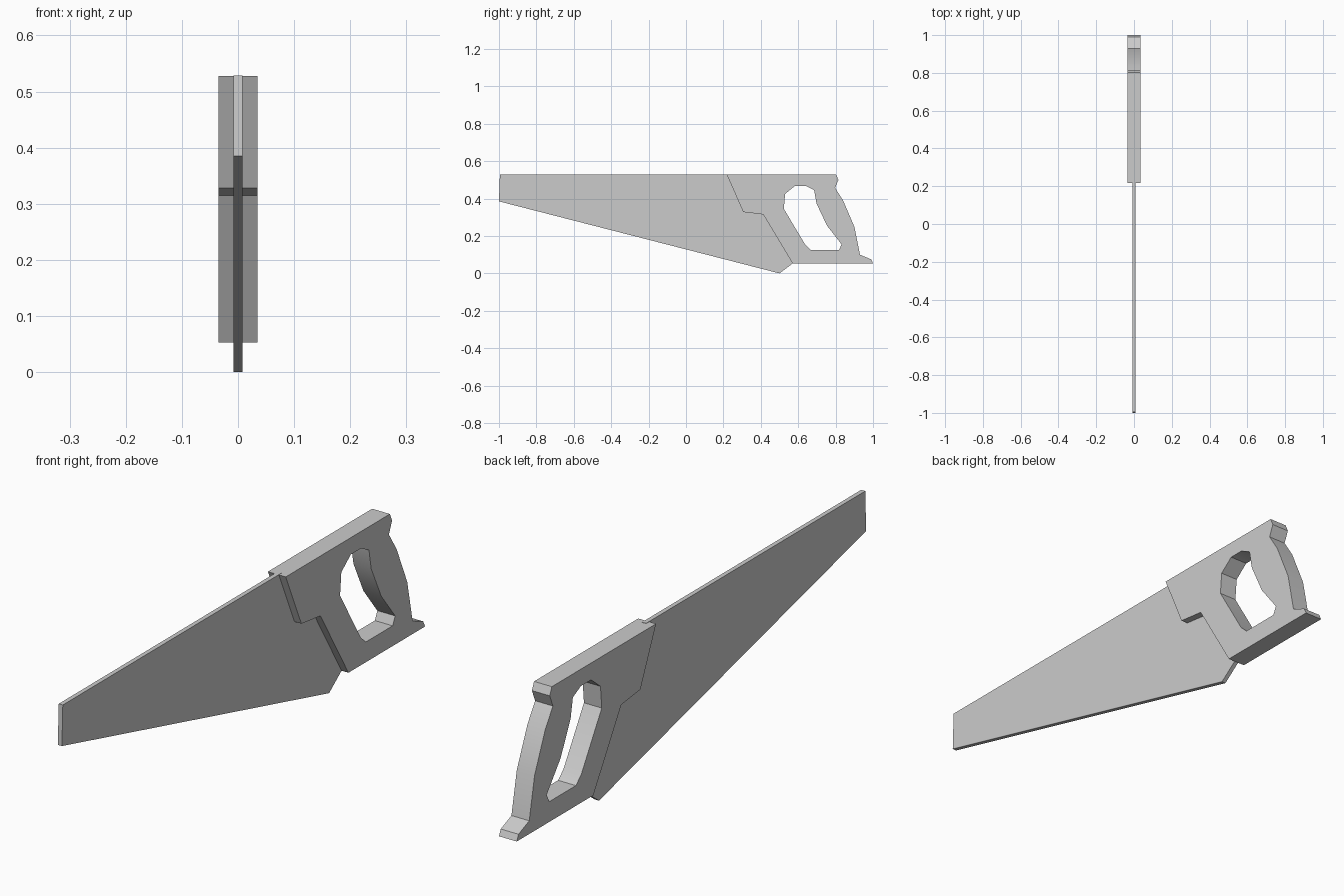
import bpy, bmesh, math

if "Cube" in bpy.data.objects:
    bpy.data.objects.remove(bpy.data.objects["Cube"])


def plate(name, half_thickness, *outlines):
    """Flat (y, z) outlines, filled and extruded along x; later outlines are holes."""
    curve = bpy.data.curves.new(name, 'CURVE')
    curve.dimensions = '2D'
    curve.fill_mode = 'BOTH'
    curve.extrude = half_thickness
    for pts in outlines:
        s = curve.splines.new('POLY')
        s.points.add(len(pts) - 1)
        for p, (y, z) in zip(s.points, pts):
            p.co = (y, z, 0, 1)
        s.use_cyclic_u = True
    ob = bpy.data.objects.new(name, curve)
    bpy.context.collection.objects.link(ob)
    ob.rotation_euler = (math.pi / 2, 0, math.pi / 2)
    bpy.ops.object.select_all(action='DESELECT')
    ob.select_set(True)
    bpy.context.view_layer.objects.active = ob
    bpy.ops.object.convert(target='MESH')
    ob = bpy.context.object
    ob.name = name
    # weld the caps to the rim
    bm = bmesh.new()
    bm.from_mesh(ob.data)
    bmesh.ops.remove_doubles(bm, verts=bm.verts, dist=1e-4)
    bmesh.ops.recalc_face_normals(bm, faces=bm.faces)
    bm.to_mesh(ob.data)
    bm.free()
    bpy.ops.object.shade_smooth_by_angle(angle=math.radians(30))
    return ob


# Blade: tapered sheet whose back edge is tucked just inside the handle
plate("blade", 0.008,
      [(-1, 0.385), (0.50, 0), (0.57, 0.053), (0.58, 0.06), (0.43, 0.325),
       (0.31, 0.338), (0.235, 0.529), (-0.995, 0.529)])

# Handle: stepped front edge, curved grip and finger hole
outer = [(0.218, 0.528), (0.306, 0.328), (0.413, 0.315), (0.57, 0.053),
         (1.0, 0.053), (0.99, 0.075), (0.93, 0.10), (0.90, 0.25),
         (0.84, 0.39), (0.797, 0.457), (0.815, 0.50), (0.803, 0.528)]
hole = [(0.583, 0.468), (0.64, 0.468), (0.685, 0.445), (0.698, 0.373),
        (0.754, 0.255), (0.832, 0.155), (0.818, 0.125), (0.668, 0.125),
        (0.638, 0.153), (0.523, 0.345), (0.53, 0.425)]
plate("handle", 0.035, outer, hole)
